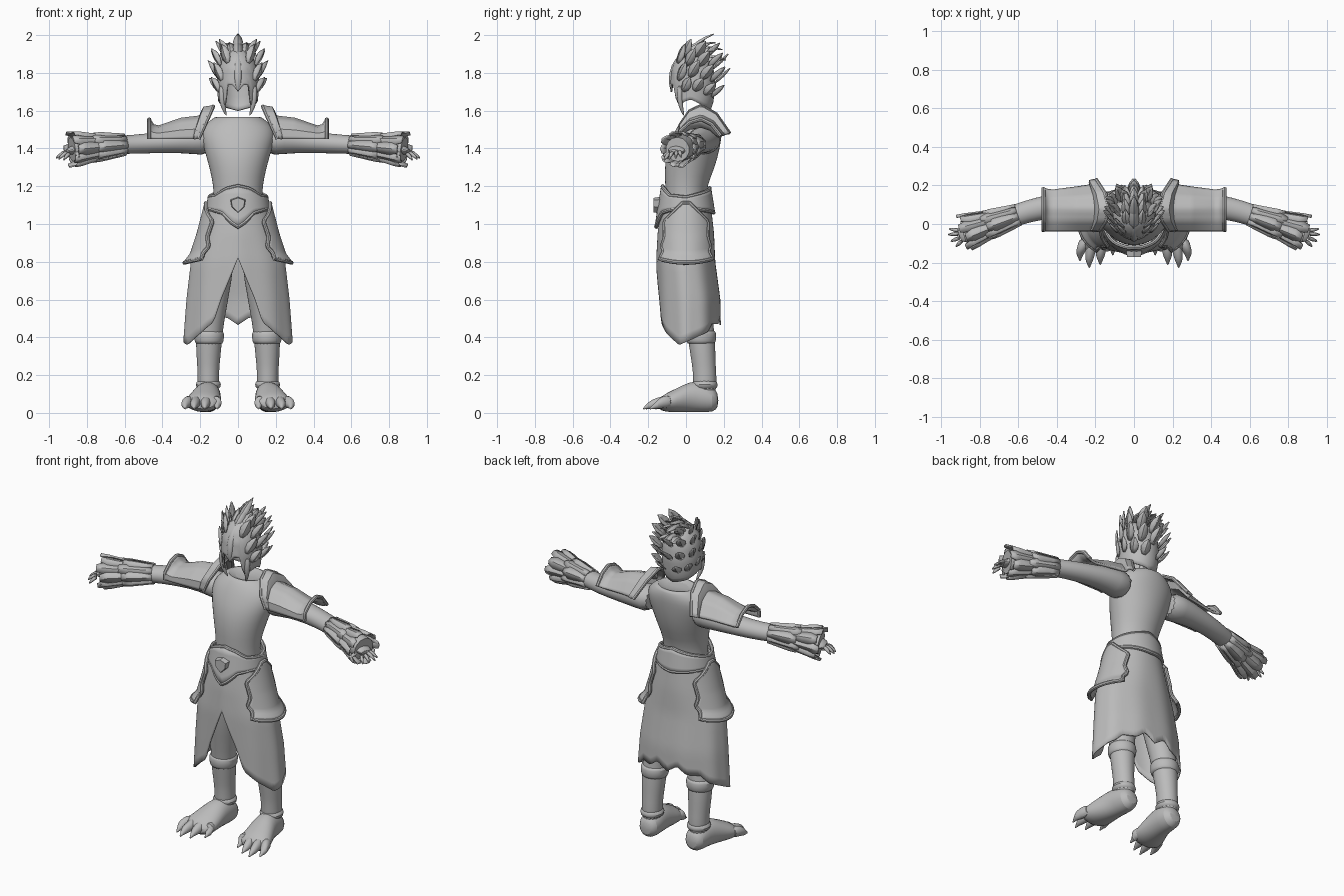
import bpy, bmesh
from math import sin, cos, pi, radians
from mathutils import Vector

if "Cube" in bpy.data.objects:
    bpy.data.objects.remove(bpy.data.objects["Cube"])

stone = bpy.data.materials.new("stone grey")
stone.use_nodes = True
GREY = (0.5, 0.5, 0.5, 1)
stone.diffuse_color = GREY
stone.node_tree.nodes["Principled BSDF"].inputs["Base Color"].default_value = GREY
X, Y, Z = Vector((1, 0, 0)), Vector((0, 1, 0)), Vector((0, 0, 1))


def interp(points, t):
    """Piecewise linear lookup; every point is (key, value, ...)."""
    if t <= points[0][0]:
        return points[0][1:]
    for a, b in zip(points, points[1:]):
        if t <= b[0]:
            f = (t - a[0]) / (b[0] - a[0])
            return tuple(p + (q - p) * f for p, q in zip(a[1:], b[1:]))
    return points[-1][1:]


def finish(name, bm, mirror=False, thick=0, subdiv=0, angle=40):
    bmesh.ops.recalc_face_normals(bm, faces=bm.faces)
    mesh = bpy.data.meshes.new(name)
    bm.to_mesh(mesh)
    bm.free()
    mesh.materials.append(stone)
    obj = bpy.data.objects.new(name, mesh)
    bpy.context.collection.objects.link(obj)
    bpy.ops.object.select_all(action="DESELECT")
    obj.select_set(True)
    bpy.context.view_layer.objects.active = obj
    bpy.ops.object.shade_smooth_by_angle(angle=radians(angle))
    if thick:
        mod = obj.modifiers.new("thickness", "SOLIDIFY")
        mod.thickness, mod.offset = thick, 0
    if subdiv:
        obj.modifiers.new("smooth", "SUBSURF").levels = subdiv
        obj.modifiers["smooth"].render_levels = subdiv
    if mirror:
        obj.modifiers.new("mirror", "MIRROR")
    return obj


def add_tube(bm, rows, ref=Y, axis=None, n=14, loop=False):
    """Loft of ellipses; every row is (x, y, z, half width, half depth)."""
    centres = [Vector(r[:3]) for r in rows]
    rings, last = [], len(rows) - 1
    for i, (c, r) in enumerate(zip(centres, rows)):
        after = centres[(i + 1) % len(rows)] if loop else centres[min(i + 1, last)]
        before = centres[i - 1] if loop else centres[max(i - 1, 0)]
        along = axis or (after - before).normalized()
        side = ref.cross(along).normalized()
        up = along.cross(side)
        rings.append([bm.verts.new(c + side * r[3] * cos(2 * pi * k / n)
                                   + up * r[4] * sin(2 * pi * k / n)) for k in range(n)])
    pairs = list(zip(rings, rings[1:])) + ([(rings[-1], rings[0])] if loop else [])
    for a, b in pairs:
        for k in range(n):
            bm.faces.new((a[k - 1], a[k], b[k], b[k - 1]))
    if not loop:
        bm.faces.new(rings[0])
        bm.faces.new(rings[-1])


def tube(name, rows, mirror=False, subdiv=1, **kw):
    bm = bmesh.new()
    add_tube(bm, rows, **kw)
    return finish(name, bm, mirror, subdiv=subdiv)


def rim(name, points, radius, ref, loop=True, mirror=False):
    tube(name, [(*p, radius, radius) for p in points], mirror, 0, ref=ref, n=8, loop=loop)


def sheet(name, func, nu, nv, closed=False, mirror=False, thick=0.01, subdiv=0):
    """Surface from func(u, v), with u and v in 0..1."""
    bm = bmesh.new()
    cols = [[bm.verts.new(func(i / nu, j / nv)) for j in range(nv + 1)]
            for i in range(nu if closed else nu + 1)]
    for a, b in zip(cols, cols[1:] + (cols[:1] if closed else [])):
        for j in range(nv):
            bm.faces.new((a[j], b[j], b[j + 1], a[j + 1]))
    return finish(name, bm, mirror, thick, subdiv)


def add_leaf(bm, base, along, out, length, width, bend, shape):
    """Ridged blade that curves towards out; shape lists its widths."""
    along = along.normalized()
    side = along.cross(out).normalized()
    out = side.cross(along)
    rows = []
    for i, w in enumerate(shape):
        t = i / (len(shape) - 1)
        c = base + along * length * t + out * bend * t * t
        rows.append([bm.verts.new(c + side * s * w * width / 2 + out * (1 - abs(s)) * w * width * 0.2)
                     for s in (-1, 0, 1)])
    for a, b in zip(rows, rows[1:]):
        for k in range(2):
            bm.faces.new((a[k], a[k + 1], b[k + 1], b[k]))


def around(angle, rx, ry, cy, z):
    return Vector((rx * sin(angle), cy - ry * cos(angle), z))


def unsigned(u):
    """Angle from the front, and its size in degrees."""
    a = (u * 2 - 1) * pi
    return a, abs(a) * 180 / pi


# Torso with a shallow neckline
tube("torso", [(0, 0, 1.0, .14, .11), (0, 0, 1.12, .13, .11), (0, 0, 1.2, .13, .11),
               (0, .02, 1.3, .152, .135), (0, .04, 1.4, .182, .14), (0, .06, 1.47, .2, .13),
               (0, .075, 1.52, .185, .12), (0, .085, 1.555, .14, .105),
               (0, .09, 1.575, .11, .09), (0, .085, 1.55, .08, .06)], axis=Z, n=24)

# Arms
ARM = [(.14, .09, 1.44), (.24, .1, 1.445), (.36, .1, 1.435), (.5, .08, 1.425), (.6, .05, 1.42),
       (.7, .015, 1.415), (.8, -.02, 1.405), (.88, -.045, 1.395)]
WIDTH = [.085, .075, .06, .053, .05, .05, .05, .035]
tube("arms", [(*p, w, w * 1.15) for p, w in zip(ARM, WIDTH)], True)

# Gauntlets: a flared sleeve covered by two tiers of overlapping plates
tube("gauntlet_sleeves", [(*p, w, w) for p, w in zip(ARM[4:], (.052, .056, .066, .065))], True, 0)
bm = bmesh.new()
along = (Vector(ARM[7]) - Vector(ARM[4])).normalized()
side = along.cross(Z).normalized()
up = side.cross(along)
for start, length, radius, flare, count in ((.0, .17, .05, .01, 9), (.12, .17, .06, .02, 10)):
    for k in range(count):
        a = 2 * pi * k / count
        out = side * cos(a) + up * sin(a)
        add_leaf(bm, Vector(ARM[4]) + along * start + out * radius, along + out * .05, out,
                 length + .02 * (k % 2), .058, flare, (.5, .8, 1, 1.1, .7))
finish("gauntlet_plates", bm, True, .008, angle=25)

# Hands and fingers
bm = bmesh.new()
add_tube(bm, [(.84, -.03, 1.4, .025, .04), (.88, -.05, 1.39, .024, .05), (.91, -.06, 1.38, .014, .04)])
for base, tip in (((.9, -.035, 1.385), (.962, -.025, 1.35)), ((.9, -.05, 1.385), (.967, -.055, 1.345)),
                  ((.9, -.07, 1.38), (.952, -.09, 1.34)), ((.89, -.085, 1.375), (.925, -.118, 1.335)),
                  ((.86, -.08, 1.38), (.84, -.13, 1.35))):
    b, t = Vector(base), Vector(tip)
    mid = b.lerp(t, .5) + Z * .008
    add_tube(bm, [(*p, r, r) for p, r in ((b, .012), (mid, .012), (t, .005))], ref=Z, n=8)
finish("hands", bm, True, subdiv=1)

# Shoulder guards: arched plate, raised inner flange, upturned outer lip
ARCH = [(0, -.112, 0), (.15, -.11, .05), (.35, -.06, .1), (.52, 0, .12), (.75, .06, .09), (1, .115, .02)]
SPAN = [(0, .13, 1.46, 1.3, .08), (.15, .18, 1.4, 1.25, .06), (.22, .2, 1.0, 1.05, .03),
        (.5, .3, .9, .95, 0), (.85, .42, .55, .82, 0), (.93, .45, .62, .85, 0), (1, .47, .88, .9, 0)]


def guard(u, v):
    dy, dz = interp(ARCH, u)
    x, height, depth, lean = interp(SPAN, v)
    return Vector((x + lean * (1 - dz / .12), .08 + dy * (depth if dy > 0 else 1), 1.45 + dz * height))


sheet("shoulder_guards", guard, 20, 28, mirror=True, thick=.014)
for name, v in (("inner_guard_rims", 0), ("outer_guard_rims", 1)):
    rim(name, [guard(i / 20, v) for i in range(21)], .011, X, False, True)

# Skirt with a front slit and an uneven hem
FLARE = [(.36, .285, .165, .02), (.6, .268, .165, .015), (.8, .245, .152, 0),
         (.95, .195, .145, 0), (1.12, .15, .125, 0)]
HEM = [(0, .82), (10, .71), (20, .6), (28, .48), (45, .42), (70, .36), (95, .39), (125, .43),
       (135, .47), (155, .47), (166, .51), (180, .465)]


def skirt(u, v):
    a, deg = unsigned(u)
    z = 1.12 + (interp(HEM, deg)[0] - 1.12) * v
    fold = 1 + .015 * v * cos(9 * a)
    rx, ry, cy = interp(FLARE, z)
    return around(a, rx * fold, ry * fold, cy, z)


sheet("skirt", skirt, 96, 16, True, thick=.008)

# Belt with a pointed front plate
BELT_TOP = [(0, 1.2), (25, 1.185), (50, 1.15), (90, 1.14), (180, 1.19)]
BELT_LOW = [(0, .985), (12, 1.01), (30, 1.06), (55, 1.075), (90, 1.085), (180, 1.06)]


def belt(u, v):
    a, deg = unsigned(u)
    top, low = interp(BELT_TOP, deg)[0], interp(BELT_LOW, deg)[0]
    z = top + (low - top) * v
    grow = (1.2 - z) * .16
    return around(a, .142 + grow, .123 + grow, 0, z)


sheet("belt", belt, 64, 5, True, thick=.018)
for name, v in (("belt_top_rim", 0), ("belt_bottom_rim", 1)):
    rim(name, [belt(i / 64, v) for i in range(64)], .011, Z)

# Shield buckle
bm = bmesh.new()
outline = [(-.042, 1.13), (0, 1.145), (.042, 1.13), (.036, 1.09), (0, 1.055), (-.036, 1.09)]
front = [bm.verts.new((x * .85, -.172, 1.1 + (z - 1.1) * .85)) for x, z in outline]
back = [bm.verts.new((x, -.13, z)) for x, z in outline]
bm.faces.new(front)
for k in range(6):
    bm.faces.new((front[k - 1], front[k], back[k], back[k - 1]))
finish("buckle", bm, angle=20)

# Hip plates with scalloped sides, framed by a thick rim
SCALLOP = [(.8, 47), (.84, 44), (.87, 50), (.92, 43), (.96, 44), (1.01, 47), (1.05, 30), (1.11, 7)]


def hip(u, v):
    z = 1.11 - .31 * v
    a = radians(90 + (u * 2 - 1) * interp(SCALLOP, z)[0])
    rx, ry, cy = interp(FLARE, z)
    lip = .018 + .02 * max(0, v - .85) / .15
    return around(a, rx + lip, ry + lip, cy, z - .02 * v * sin(pi * u) + .015 * v)


sheet("hip_plates", hip, 16, 20, mirror=True, thick=.014)
steps = [i / 20 for i in range(20)]
edge = ([(0, s) for s in steps] + [(s, 1) for s in steps]
        + [(1, 1 - s) for s in steps] + [(1 - s, 0) for s in steps])
rim("hip_plate_rims", [hip(*e) for e in edge], .011, X, mirror=True)

# Legs, boot cuffs and feet
tube("legs", [(.09, .02, .95, .09, .09), (.12, .04, .7, .09, .09), (.15, .075, .46, .072, .072),
              (.155, .085, .36, .07, .072), (.157, .095, .25, .06, .063), (.157, .1, .19, .057, .063),
              (.157, .1, .08, .06, .065)], True, axis=Z, n=16)
tube("boot_cuffs", [(.153, .08, .36, .068, .07), (.153, .08, .375, .078, .08), (.153, .08, .425, .082, .082),
                    (.153, .08, .44, .07, .072)], True, axis=Z, n=20)
tube("ankle_folds", [(.157, .1, .12, .06, .065), (.157, .1, .15, .072, .072), (.157, .1, .18, .058, .06)],
     True, axis=Z, n=16)
bm = bmesh.new()
add_tube(bm, [(.155, .172, .065, .035, .035), (.155, .145, .072, .064, .07), (.157, .08, .085, .068, .083),
              (.165, .02, .085, .075, .083), (.178, -.05, .066, .092, .064), (.188, -.11, .054, .1, .05),
              (.19, -.15, .045, .07, .025)], ref=Z, axis=-Y, n=16)
for bx, tx, ty in ((.12, .11, -.165), (.165, .175, -.215), (.215, .232, -.23), (.255, .28, -.195)):
    add_tube(bm, [(bx, -.07, .06, .03, .035), ((bx + tx) / 2, -.125, .058, .03, .034),
                  (tx, ty + .045, .045, .024, .026), (tx, ty + .025, .036, .012, .014),
                  (tx, ty, .02, .003, .004)], ref=Z, axis=-Y, n=10)
finish("feet", bm, True, subdiv=1)

# Open-faced helmet
DOME = [(1.57, .075), (1.65, .1), (1.74, .108), (1.82, .1), (1.87, .08), (1.91, .045), (1.93, .005)]
BRIM = [(0, 1.7), (14, 1.735), (30, 1.735), (38, 1.66), (48, 1.62), (62, 1.645), (85, 1.66), (130, 1.62), (180, 1.6)]


def helmet(u, v):
    a, deg = unsigned(u)
    z = 1.93 + (interp(BRIM, deg)[0] - 1.93) * v
    r = interp(DOME, z)[0]
    return around(a, r, r * 1.06, .035, z)


sheet("helmet", helmet, 48, 14, True, thick=.01)
tube("brow_ridge", [(0, .01, 1.92, .012, .01), (0, -.05, 1.87, .018, .014), (0, -.078, 1.8, .02, .014),
                    (0, -.08, 1.74, .018, .012), (0, -.075, 1.7, .004, .004)])
tube("cheek_tusks", [(.083, -.03, 1.74, .018, .016), (.087, -.035, 1.68, .018, .016),
                     (.08, -.028, 1.62, .014, .013), (.06, -.01, 1.57, .003, .003)], True, n=10)

# Layered feathers on the helmet and a swept crest
POINTED = (.35, .85, 1, .7, .02)
bm = bmesh.new()
for height, first, step, length in ((.8, 65, 30, .09), (.55, 50, 32, .11), (.32, 35, 36, .11), (.15, 50, 50, .11)):
    for deg in range(first, 180, step):
        a = radians(deg)
        out = Vector((sin(a), -cos(a), .1))
        add_leaf(bm, helmet(.5 + deg / 360, height) + out * .004,
                 Vector((sin(a) * .2, .5, .75)) + out * .15, out, length, .055, .012, POINTED)
finish("helmet_feathers", bm, True, .006, angle=20)
bm = bmesh.new()
for y, z, length, rise in ((-.03, 1.89, .15, .9), (.01, 1.915, .15, .5), (.05, 1.92, .14, .2), (.09, 1.88, .12, .1)):
    add_leaf(bm, Vector((0, y, z)), Vector((0, 1, rise)), Vector((0, -.5, 1)), length, .05, -.025, POINTED)
    for s in (-1, 1):
        add_leaf(bm, Vector((s * .03, y + .01, z - .015)), Vector((s * .2, .9, rise + .1)),
                 Vector((s * .4, -.5, 1)), length * .85, .05, -.015, POINTED)
add_leaf(bm, Vector((0, .01, 1.91)), Vector((0, 1, .95)), Vector((0, -1, 1)), .165, .05, -.025, POINTED)
finish("crest", bm, False, .006, angle=20)
